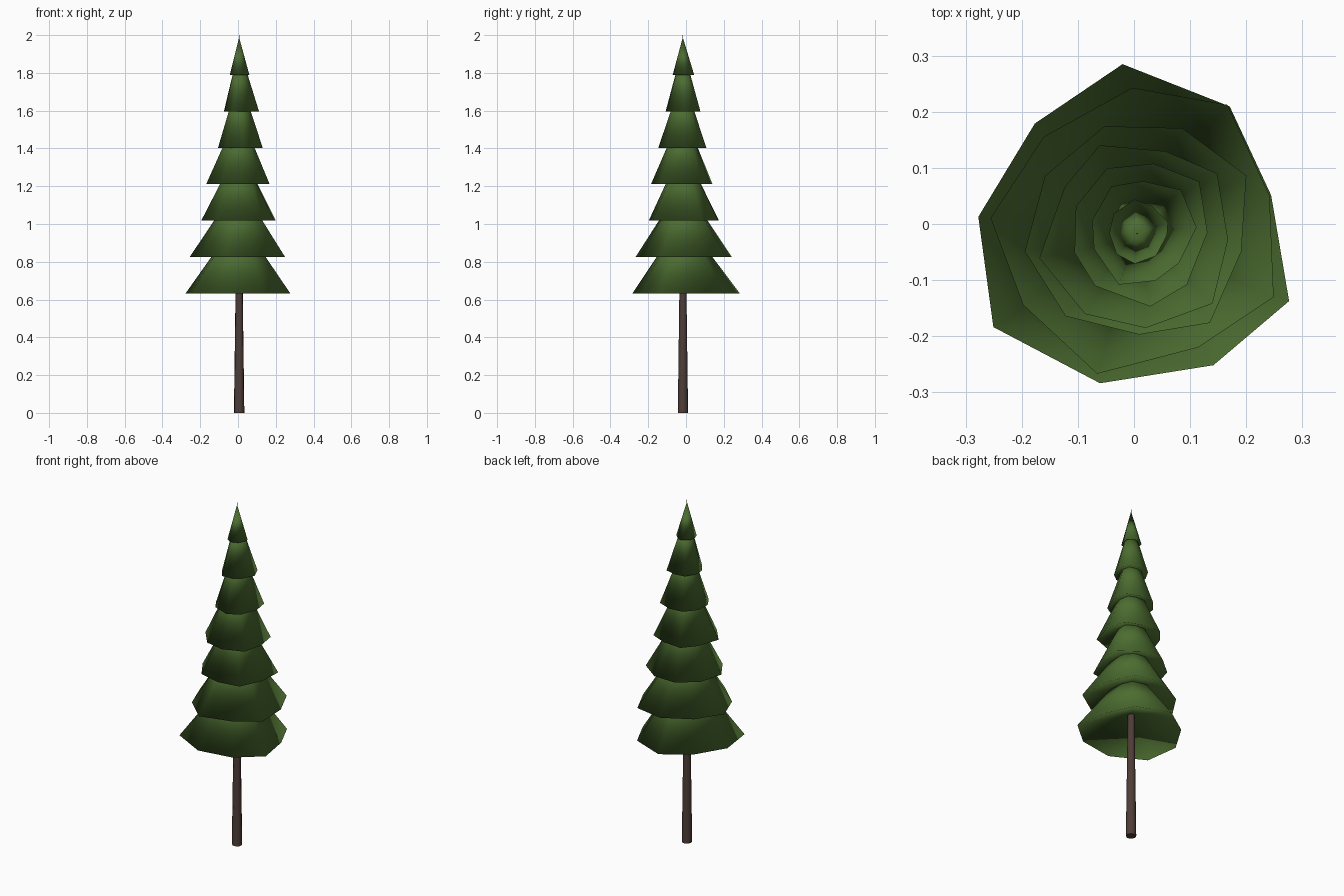
import bpy
import bmesh
from math import cos, sin, radians

cube = bpy.data.objects.get("Cube")
if cube:
    bpy.data.objects.remove(cube, do_unlink=True)

CENTRE_X, CENTRE_Y = 0.006, -0.017


def make_material(name, colour):
    mat = bpy.data.materials.new(name)
    mat.use_nodes = True
    mat.diffuse_color = (*colour, 1)
    mat.node_tree.nodes["Principled BSDF"].inputs["Base Color"].default_value = (*colour, 1)
    return mat


def add_part(name, bm, mat):
    """Turn a bmesh into a smooth object standing on the tree's axis."""
    bmesh.ops.recalc_face_normals(bm, faces=bm.faces)
    for face in bm.faces:
        face.smooth = True
    mesh = bpy.data.meshes.new(name)
    bm.to_mesh(mesh)
    bm.free()
    mesh.materials.append(mat)
    obj = bpy.data.objects.new(name, mesh)
    obj.location = (CENTRE_X, CENTRE_Y, 0)
    bpy.context.collection.objects.link(obj)
    return obj


def add_tier(name, z, tip, angles, radii):
    """Uneven cone whose underside is hollowed up towards the trunk."""
    bm = bmesh.new()
    rim = [bm.verts.new((r * cos(radians(a)), r * sin(radians(a)), z))
           for a, r in zip(angles, radii)]
    hollow = 0.4 * sum(radii) / len(radii)
    for peak_z in (tip, z + hollow):
        peak = bm.verts.new((0, 0, peak_z))
        for a, b in zip(rim, rim[1:] + rim[:1]):
            bm.faces.new((a, b, peak))
    add_part(name, bm, needle_green)


needle_green = make_material("needle green", (0.072, 0.152, 0.030))
bark_brown = make_material("bark brown", (0.078, 0.047, 0.039))

# Trunk: slim pole tapering to a fine leader at the very top
bm = bmesh.new()
bmesh.ops.create_cone(bm, cap_ends=True, segments=9, radius1=0.028, radius2=0.001, depth=2)
bmesh.ops.translate(bm, verts=bm.verts, vec=(0, 0, 1))
trunk = add_part("trunk", bm, bark_brown)
bpy.ops.object.select_all(action="DESELECT")
trunk.select_set(True)
bpy.context.view_layer.objects.active = trunk
bpy.ops.object.shade_smooth_by_angle(angle=radians(60))

# Foliage: (cone height, rim corner angles in degrees, rim corner radii)
tiers = [
    (0.40, [16, 54, 95, 133, 174, 213, 256, 300, 336],
     [.248, .28, .303, .268, .285, .306, .275, .271, .296]),
    (0.39, [16, 55, 92, 134, 174, 212, 254, 298, 335],
     [.245, .28, .26, .24, .263, .24, .26, .23, .268]),
    (0.39, [28, 67, 107, 148, 189, 229, 271, 309, 350],
     [.22, .204, .20, .194, .203, .195, .18, .205, .188]),
    (0.39, [37, 71, 113, 147, 194, 237, 275, 317, 356],
     [.178, .155, .171, .154, .18, .171, .169, .183, .162]),
    (0.38, [40, 77, 115, 156, 197, 231, 280, 314, 361],
     [.144, .128, .128, .12, .117, .12, .132, .127, .125]),
    (0.34, [45, 84, 119, 164, 200, 250, 291, 325, 366],
     [.11, .094, .096, .084, .082, .097, .09, .091, .106]),
    (0.20, [20, 63, 95, 140, 180, 225, 265, 310, 357],
     [.058, .056, .061, .055, .05, .052, .054, .052, .053]),
]
FIRST_RIM, RIM_STEP = 0.633, 0.1925
for k, (height, angles, radii) in enumerate(tiers):
    z = FIRST_RIM + k * RIM_STEP
    add_tier(f"foliage_tier_{k + 1}", z, z + height, angles, radii)
